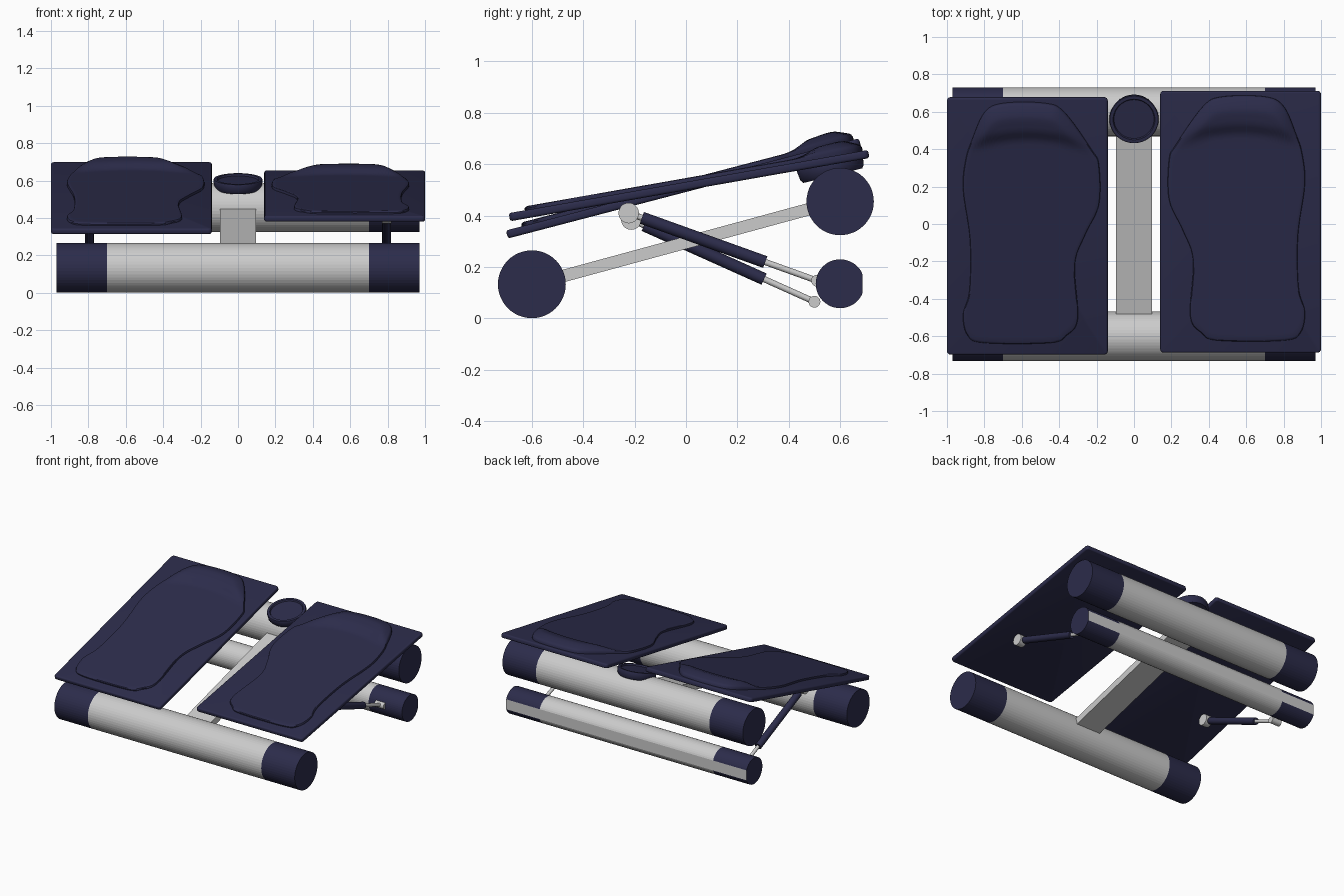
import bpy, bmesh, math
from mathutils import Vector, Matrix

if "Cube" in bpy.data.objects:
    bpy.data.objects.remove(bpy.data.objects["Cube"])

navy = bpy.data.materials.new("navy")
navy.diffuse_color = (0.025, 0.025, 0.07, 1)
navy.use_nodes = True
navy.node_tree.nodes["Principled BSDF"].inputs["Base Color"].default_value = navy.diffuse_color
grey = bpy.data.materials.new("grey")
grey.diffuse_color = (0.6, 0.6, 0.6, 1)
grey.use_nodes = True
grey.node_tree.nodes["Principled BSDF"].inputs["Base Color"].default_value = grey.diffuse_color


def make(name, bm, mats=(), smooth=False, matrix=None):
    bmesh.ops.recalc_face_normals(bm, faces=bm.faces)
    me = bpy.data.meshes.new(name)
    bm.to_mesh(me)
    bm.free()
    ob = bpy.data.objects.new(name, me)
    bpy.context.collection.objects.link(ob)
    for m in mats:
        me.materials.append(m)
    if matrix:
        ob.matrix_world = matrix
    if smooth:
        bpy.ops.object.select_all(action='DESELECT')
        ob.select_set(True)
        bpy.context.view_layer.objects.active = ob
        bpy.ops.object.shade_smooth_by_angle(angle=math.radians(35))
    return ob


def loft(bm, rings):
    """Skin closed rings of points; returns the faces of each band."""
    vs = [[bm.verts.new(p) for p in r] for r in rings]
    n = len(vs[0])
    bands = [[bm.faces.new((a[i], a[(i + 1) % n], b[(i + 1) % n], b[i])) for i in range(n)]
             for a, b in zip(vs, vs[1:])]
    return vs, bands


def tube(name, y, z, r, flat=None, seg=48):
    """Cross tube with navy end caps, optionally flattened at the back."""
    rings = []
    for x in (-0.97, -0.70, 0.70, 0.97):
        ring = []
        for i in range(seg):
            a = 2 * math.pi * i / seg
            dy = r * math.cos(a)
            ring.append((x, y + (min(dy, flat) if flat else dy), z + r * math.sin(a)))
        rings.append(ring)
    bm = bmesh.new()
    vs, bands = loft(bm, rings)
    for band in (bands[0], bands[2]):
        for f in band:
            on_flat = flat and all(v.co.y > y + flat - 1e-5 for v in f.verts)
            f.material_index = 0 if on_flat else 1
    for ring in (vs[0], vs[-1]):
        bm.faces.new(ring).material_index = 1
    make(name, bm, (grey, navy))


def rod(name, a, b, r, mat=None, seg=20):
    a, b = Vector(a), Vector(b)
    bm = bmesh.new()
    bmesh.ops.create_cone(bm, cap_ends=True, segments=seg, radius1=r, radius2=r, depth=(b - a).length)
    rot = (b - a).to_track_quat('Z', 'Y').to_matrix().to_4x4()
    make(name, bm, [mat or grey], True, Matrix.Translation((a + b) / 2) @ rot)


def box(name, size, matrix, mat, bevel=0):
    bm = bmesh.new()
    bmesh.ops.create_cube(bm, size=1, matrix=Matrix.Diagonal((*size, 1)))
    if bevel:
        upright = [e for e in bm.edges if abs(e.verts[0].co.z - e.verts[1].co.z) > 1e-4]
        bmesh.ops.bevel(bm, geom=upright, offset=0.02, segments=4, affect='EDGES', profile=0.5)
        rim = [e for e in bm.edges if abs(e.verts[0].co.z - e.verts[1].co.z) < 1e-4]
        bmesh.ops.bevel(bm, geom=rim, offset=bevel, segments=3, affect='EDGES', profile=0.5)
    make(name, bm, [mat], bevel > 0, matrix)


# frame
tube("front_tube", -0.60, 0.133, 0.132)
tube("rear_upper_tube", 0.60, 0.455, 0.131)
tube("rear_lower_tube", 0.60, 0.135, 0.095, flat=0.087)
box("centre_beam", (0.195, 1.10, 0.048),
    Matrix.Translation((0, 0, 0.295)) @ Matrix.Rotation(math.atan(0.272), 4, 'X'), grey)

# round display knob, lathed
profile = [(0.118, -0.027), (0.127, -0.015), (0.132, 0.02), (0.129, 0.027),
           (0.112, 0.027), (0.107, 0.017)]
bm = bmesh.new()
vs, _ = loft(bm, [[(r * math.cos(t * math.pi / 24), r * math.sin(t * math.pi / 24), z)
                   for t in range(48)] for r, z in profile])
bm.faces.new(vs[0])
bm.faces.new(vs[-1])
make("display_knob", bm, [navy], True,
     Matrix.Translation((0, 0.565, 0.582)) @ Matrix.Rotation(math.radians(14), 4, 'X'))

# foot pad outline of the left pedal, seen from the top
FOOT = [(-.90, .35), (-.914, .19), (-.877, -.08), (-.88, -.35), (-.914, -.48), (-.89, -.59),
        (-.80, -.63), (-.45, -.63), (-.36, -.59), (-.30, -.50), (-.316, -.21), (-.26, -.05),
        (-.187, .11), (-.187, .32), (-.225, .40), (-.37, .60), (-.475, .65), (-.70, .65),
        (-.80, .60), (-.866, .455)]


def spline(pts, steps=6):
    """Closed Catmull-Rom curve."""
    P, out = [Vector(p) for p in pts], []
    n = len(P)
    for i in range(n):
        a, b, c, d = P[i - 1], P[i], P[(i + 1) % n], P[(i + 2) % n]
        for k in range(steps):
            t = k / steps
            out.append(0.5 * (2 * b + (c - a) * t + (2 * a - 5 * b + 4 * c - d) * t * t
                              + (3 * b - a - 3 * c + d) * t ** 3))
    return out


def ease(t):
    t = max(0.0, min(1.0, t))
    return t * t * (3 - 2 * t)


def pedal(name, side, y, z, angle):
    base = Matrix.Translation((side * 0.57, y, z)) @ Matrix.Rotation(angle, 4, 'X')
    box(name + "_plate", (0.86, 1.42, 0.032), base, navy, 0.01)
    outline = [(-side * (p.x + 0.57), (p.y + 0.01) * 1.034) for p in spline(FOOT)]
    levels = [(1.0, 0), (1.0, 0.5), (0.993, 0.85), (0.98, 1.0)]
    levels += [(0.97 * (1 - k / 32), 1.0) for k in range(1, 32)]
    rings = []
    for s, f in levels:
        ring = []
        for px, py in outline:
            u, v = px * s, py * s
            start = 0.40 + 0.07 * (1 - (u / 0.35) ** 2)
            hump = 0.026 * ease((v - start) / 0.08) + 0.014 * ease((v - start) / 0.2)
            hump *= 0.3 + 0.7 * ease((1 - s) / 0.12)
            ring.append((u, v, 0.015 + f * (0.016 + hump)))
        rings.append(ring)
    bm = bmesh.new()
    vs, _ = loft(bm, rings)
    bm.faces.new(vs[-1])
    make(name + "_foot_pad", bm, [navy], True, base)


pedal("left_pedal", -1, -0.01, 0.506, math.atan(0.261))
pedal("right_pedal", 1, 0.012, 0.517, math.atan(0.176))


def piston(name, x, top, bottom):
    a, b = Vector((x, *top)), Vector((x, *bottom))
    rod(name + "_cylinder", a.lerp(b, 0.07), a.lerp(b, 0.725), 0.024, navy)
    rod(name + "_rod", a, b, 0.012)
    w = Vector((0.025, 0, 0))
    rod(name + "_upper_pivot", a - w, a + w, 0.04)
    rod(name + "_lower_pivot", b - w * 1.5, b + w * 1.5, 0.023)


# dampers between the pedals and the lower tube
piston("left_damper", -0.795, (-0.213, 0.385), (0.50, 0.065))
piston("right_damper", 0.795, (-0.223, 0.41), (0.51, 0.147))
